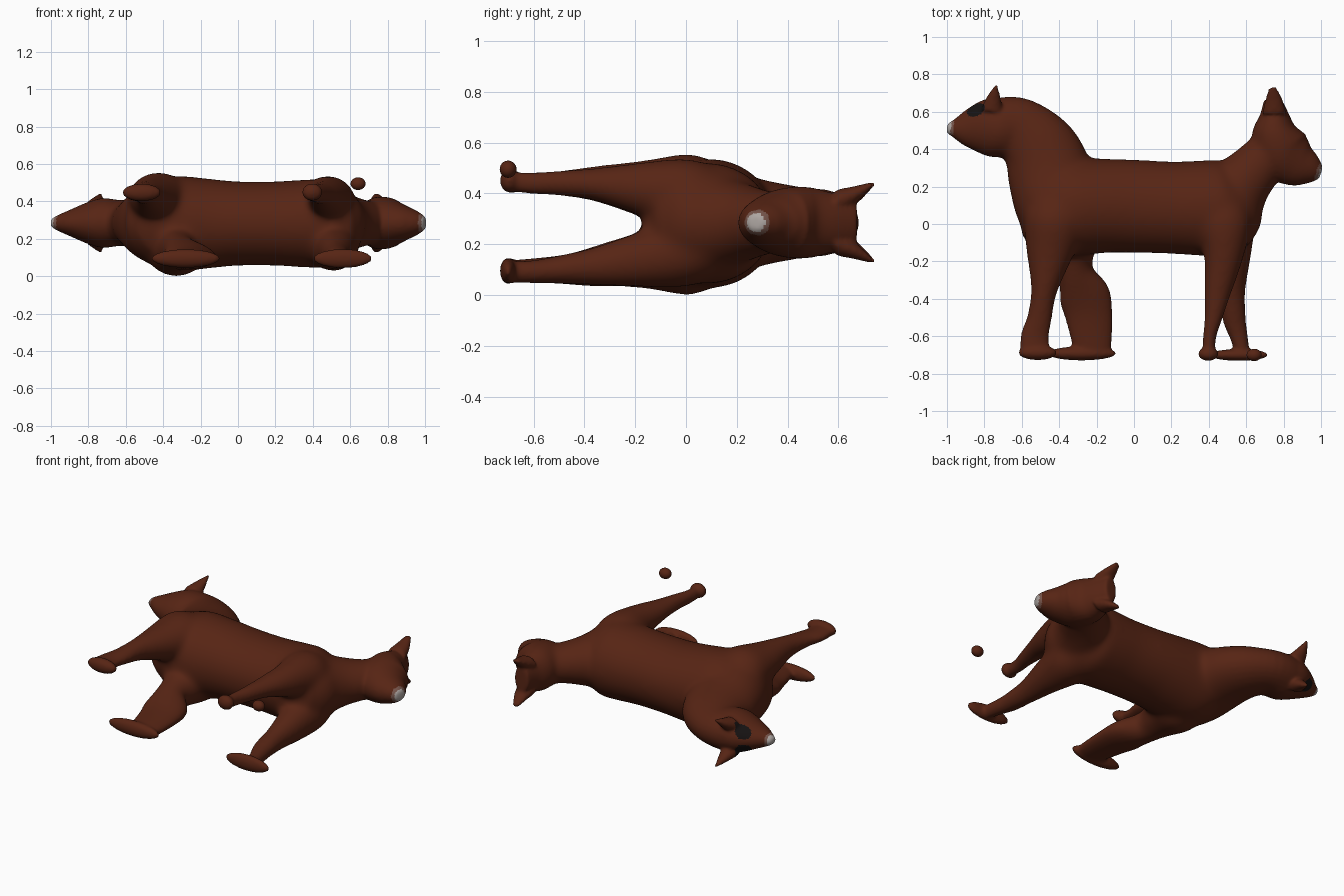
import bpy, bmesh, math
from mathutils import Vector, Matrix

if "Cube" in bpy.data.objects:
    bpy.data.objects.remove(bpy.data.objects["Cube"])

ZC = 0.285  # mid plane of the animal, which lies on its side
bm = bmesh.new()


def catmull(p0, p1, p2, p3, t):
    return 0.5 * (2 * p1 + (p2 - p0) * t + (2 * p0 - 5 * p1 + 4 * p2 - p3) * t ** 2
                  + (3 * p1 - p0 - 3 * p2 + p3) * t ** 3)


def loft(stations, steps=5, sides=28):
    """Tube through (x, y, z, in-plane radius, z radius), smoothly interpolated."""
    s = [stations[0]] + list(stations) + [stations[-1]]
    pts = []
    for i in range(1, len(s) - 2):
        for k in range(steps):
            pts.append([catmull(*(s[i + j][c] for j in (-1, 0, 1, 2)), k / steps)
                        for c in range(5)])
    pts.append(list(stations[-1]))
    rings = []
    for i, (x, y, z, r, rz) in enumerate(pts):
        a, b = pts[max(i - 1, 0)], pts[min(i + 1, len(pts) - 1)]
        t = Vector((b[0] - a[0], b[1] - a[1])).normalized()
        ring = []
        for k in range(sides):
            an = 2 * math.pi * k / sides
            c, w = math.cos(an), math.sin(an)
            ring.append(bm.verts.new((x - t.y * c * r, y + t.x * c * r, z + w * rz)))
        rings.append(ring)
    for a, b in zip(rings, rings[1:]):
        for k in range(sides):
            n = (k + 1) % sides
            bm.faces.new((a[k], a[n], b[n], b[k]))
    bm.faces.new(rings[0][::-1])
    bm.faces.new(rings[-1])


def blob(target, center, radii):
    m = Matrix.Translation(center) @ Matrix.Diagonal((*radii, 1))
    bmesh.ops.create_uvsphere(target, u_segments=24, v_segments=14, radius=1, matrix=m)


# torso: x, top, bottom, half width
torso = [(-.61, .2, .06, .06), (-.57, .29, -.02, .13), (-.5, .35, -.12, .2),
         (-.4, .36, -.17, .245), (-.3, .355, -.17, .255), (-.15, .35, -.155, .24),
         (0, .345, -.155, .226), (.2, .335, -.16, .226), (.35, .34, -.17, .235),
         (.48, .34, -.17, .235), (.57, .3, -.1, .19), (.63, .25, -.02, .13), (.67, .18, .06, .05)]
loft([(x, (t + b) / 2, ZC - .003, (t - b) / 2, w) for x, t, b, w in torso])

# maned neck and head on the left
loft([(-.39, -.12, ZC, .15, .16), (-.4, -.02, ZC, .195, .21), (-.42, .12, ZC, .225, .22),
      (-.46, .3, ZC, .225, .17), (-.52, .42, ZC, .2, .145),
      (-.62, .51, ZC, .167, .123), (-.72, .515, ZC, .16, .133), (-.8, .515, ZC, .149, .113),
      (-.9, .51, ZC, .097, .07), (-.96, .51, ZC, .052, .044), (-1, .512, ZC, .024, .022)])

# neck and lowered head on the right
loft([(.47, -.12, ZC, .14, .16), (.475, -.02, ZC, .19, .2), (.5, .1, ZC, .2, .195),
      (.57, .21, ZC, .165, .16), (.65, .3, ZC, .14, .13), (.74, .4, ZC, .12, .11)])
loft([(.74, .67, ZC, .045, .085), (.75, .58, ZC, .08, .115), (.755, .48, ZC, .13, .14),
      (.795, .385, ZC, .158, .135), (.87, .325, ZC, .13, .103), (.94, .295, ZC, .088, .072),
      (.98, .28, ZC, .055, .048), (1, .273, ZC, .03, .03)])

# ears in mirrored pairs
for s in (-1, 1):
    loft([(-.76, .6, ZC + s * .08, .06, .05), (-.75, .67, ZC + s * .108, .04, .035),
          (-.735, .745, ZC + s * .155, .006, .008)])
    loft([(.75, .59, ZC + s * .08, .065, .05), (.748, .66, ZC + s * .108, .047, .035),
          (.74, .73, ZC + s * .148, .022, .012)])

# four legs with shoulders and haunches
loft([(-.4, .17, .39, .1, .1), (-.42, .03, .405, .165, .15), (-.45, -.15, .415, .13, .118),
      (-.48, -.35, .437, .07, .07), (-.505, -.5, .44, .065, .047), (-.53, -.6, .44, .075, .038),
      (-.53, -.69, .445, .08, .037)])
loft([(-.33, .17, .17, .1, .1), (-.33, .03, .155, .17, .155), (-.325, -.13, .145, .125, .125),
      (-.315, -.25, .13, .095, .098), (-.265, -.38, .11, .135, .074), (-.24, -.5, .1, .125, .055),
      (-.22, -.68, .095, .1, .042)])
loft([(.48, .17, .38, .1, .1), (.48, .02, .395, .15, .14), (.48, -.16, .415, .11, .11),
      (.45, -.35, .435, .072, .064), (.425, -.5, .44, .047, .048), (.405, -.6, .44, .035, .042),
      (.4, -.69, .445, .033, .038)])
loft([(.49, .17, .19, .1, .1), (.5, .02, .175, .15, .14), (.52, -.16, .145, .11, .115),
      (.525, -.35, .115, .07, .075), (.535, -.5, .1, .062, .055), (.56, -.6, .092, .048, .045),
      (.58, -.69, .09, .038, .042)])

# feet
for c, r in [((-.515, -.688, .448), (.105, .04, .047)), ((-.28, -.692, .095), (.187, .038, .05)),
             ((.397, -.695, .45), (.055, .037, .047)), ((.56, -.7, .095), (.16, .032, .052))]:
    blob(bm, c, r)

bmesh.ops.recalc_face_normals(bm, faces=bm.faces)
mesh = bpy.data.meshes.new("body")
bm.to_mesh(mesh)
bm.free()
body = bpy.data.objects.new("body", mesh)
bpy.context.collection.objects.link(body)
bpy.context.view_layer.objects.active = body
body.select_set(True)

# fuse everything into one skin
rm = body.modifiers.new("fuse", 'REMESH')
rm.mode = 'VOXEL'
rm.voxel_size = 0.01
bpy.ops.object.modifier_apply(modifier="fuse")

# soften lightly all over, strongly where legs and necks meet the torso
joints = body.vertex_groups.new(name="joints")
for v in body.data.vertices:
    x, y = abs(v.co.x), v.co.y
    w = min(1, max(0, (y + .32) / .12)) * min(1, max(0, (.76 - x) / .1)) * min(1, max(0, (.5 - y) / .1))
    if w > 0:
        joints.add([v.index], w, 'REPLACE')
for name, count, group in (("soften_joints", 70, "joints"), ("soften", 6, "")):
    sm = body.modifiers.new(name, 'SMOOTH')
    sm.factor = 0.5
    sm.iterations = count
    sm.vertex_group = group
    bpy.ops.object.modifier_apply(modifier=name)

# loose paw
pm = bmesh.new()
blob(pm, (.642, -.7, .495), (.04, .033, .034))
paw_mesh = bpy.data.meshes.new("loose_paw")
pm.to_mesh(paw_mesh)
pm.free()
paw = bpy.data.objects.new("loose_paw", paw_mesh)
bpy.context.collection.objects.link(paw)


def material(name, rgb):
    m = bpy.data.materials.new(name)
    m.diffuse_color = (*rgb, 1)
    m.use_nodes = True
    m.node_tree.nodes["Principled BSDF"].inputs["Base Color"].default_value = m.diffuse_color
    return m


# brown coat, pale noses, dark eye patches
coat = material("brown_coat", (.095, .018, .007))
for m in (coat, material("pale_nose", (.42, .38, .36)), material("mid_nose", (.18, .09, .07)),
          material("dark_eye", (.008, .006, .006))):
    body.data.materials.append(m)
paw.data.materials.append(coat)
noses = (Vector((-1.0, .515, ZC)), Vector((.995, .275, ZC)))
for f in body.data.polygons:
    c = f.center
    d = min((c - n).length for n in noses)
    if d < .055:
        f.material_index = 1 if d < .038 else 2
    u, v = c.x + .845, c.y - .61
    a, b = u * .9 + v * .43, -u * .43 + v * .9
    if (a / .05) ** 2 + (b / .032) ** 2 < 1 and abs(c.z - ZC) > .02:
        f.material_index = 3
for o in (body, paw):
    for f in o.data.polygons:
        f.use_smooth = True
